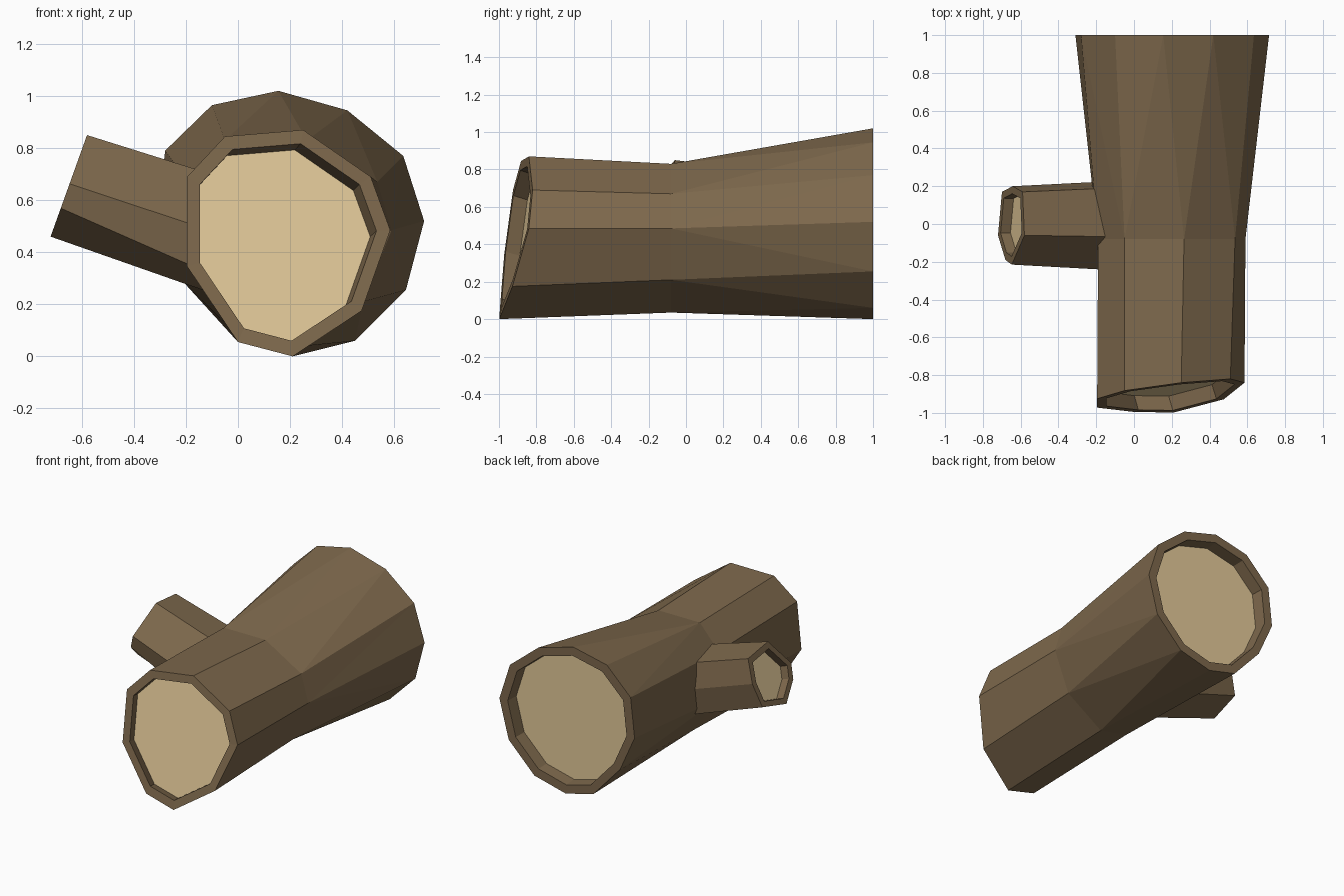
import bpy, bmesh, math
from mathutils import Vector

if "Cube" in bpy.data.objects:
    bpy.data.objects.remove(bpy.data.objects["Cube"])


def material(name, rgb):
    m = bpy.data.materials.new(name)
    m.diffuse_color = (*rgb, 1)
    m.use_nodes = True
    m.node_tree.nodes["Principled BSDF"].inputs["Base Color"].default_value = m.diffuse_color
    return m


BARK = material("brown bark", (0.208, 0.140, 0.073))
WOOD = material("pale cut wood", (0.77, 0.59, 0.32))


def centre(pts):
    return sum(pts, Vector()) / len(pts)


def bridge(bm, a, b):
    """Join two vertex rings of equal count with quads."""
    n = len(a)
    return [bm.faces.new((a[i], a[(i + 1) % n], b[(i + 1) % n], b[i])) for i in range(n)]


def zipper(bm, a, b):
    """Join two rings of different counts with triangles, advancing by angle in xz."""
    def turns(ring):
        c = centre([v.co for v in ring])
        raw = [math.atan2(v.co.z - c.z, v.co.x - c.x) for v in ring]
        return [(raw[0] - r) % math.tau for r in raw] + [math.tau]
    ta, tb = turns(a), turns(b)
    i = j = 0
    while i < len(a) or j < len(b):
        va, vb = a[i % len(a)], b[j % len(b)]
        if j == len(b) or (i < len(a) and ta[i + 1] <= tb[j + 1]):
            i += 1
            bm.faces.new((va, a[i % len(a)], vb))
        else:
            j += 1
            bm.faces.new((va, b[j % len(b)], vb))


def cut_end(bm, ring, inward, rim, cap):
    """Bark rim, short recess wall and a pale wood face."""
    c = centre([v.co for v in ring])
    inner = [bm.verts.new(c + (v.co - c) * rim) for v in ring]
    floor = [bm.verts.new(c + (v.co - c) * cap + inward) for v in ring]
    bridge(bm, ring, inner)
    bridge(bm, inner, floor)
    bm.faces.new(floor).material_index = 1


def finish(bm, name):
    bmesh.ops.recalc_face_normals(bm, faces=bm.faces)
    mesh = bpy.data.meshes.new(name)
    bm.to_mesh(mesh)
    bm.free()
    mesh.materials.append(BARK)
    mesh.materials.append(WOOD)
    ob = bpy.data.objects.new(name, mesh)
    bpy.context.collection.objects.link(ob)


# Trunk: slanted front cut, narrow waist, wide square-cut back
front = [(-.05, -.882, .845), (.25, -.84, .87), (.51, -.82, .69), (.585, -.84, .485),
         (.475, -.928, .175), (.21, -.998, 0), (0, -.995, .055),
         (-.195, -.972, .345), (-.195, -.925, .69)]
waist = [(-.05, .83), (.265, .83), (.535, .67), (.59, .485), (.48, .21),
         (.21, .035), (0, .08), (-.19, .345), (-.19, .67)]
back = [(-.10, .965), (.155, 1.02), (.42, .945), (.635, .77), (.715, .52), (.645, .255),
        (.45, .06), (.21, 0), (0, .055), (-.20, .275), (-.31, .52), (-.28, .79)]
bm = bmesh.new()
f = [bm.verts.new(p) for p in front]
w = [bm.verts.new((x, -.08, z)) for x, z in waist]
b = [bm.verts.new((x, 1, z)) for x, z in back]
bridge(bm, f, w)
zipper(bm, w, b)
cut_end(bm, f, Vector((-.022, .075, -.022)), .87, .865)
cut_end(bm, b, Vector((0, -.085, 0)), .88, .87)
finish(bm, "trunk")

# Side branch: height fraction at tip and root, then y at the tip
section = [(1, 1, -.06), (.52, .52, -.215), (.28, .14, -.19), (0, 0, -.06),
           (.15, .15, .17), (.55, .55, .2), (.93, .93, .17)]
bm = bmesh.new()
tip = [bm.verts.new((-.72 + .14 * s, y, .46 + .39 * s)) for s, r, y in section]
root = [bm.verts.new((-.05 + .14 * r, y * 1.17, .225 + .415 * r)) for s, r, y in section]
bridge(bm, tip, root)
bm.faces.new(root)
cut_end(bm, tip, Vector((.94, 0, -.34)) * .055, .8, .79)
finish(bm, "side_branch")
